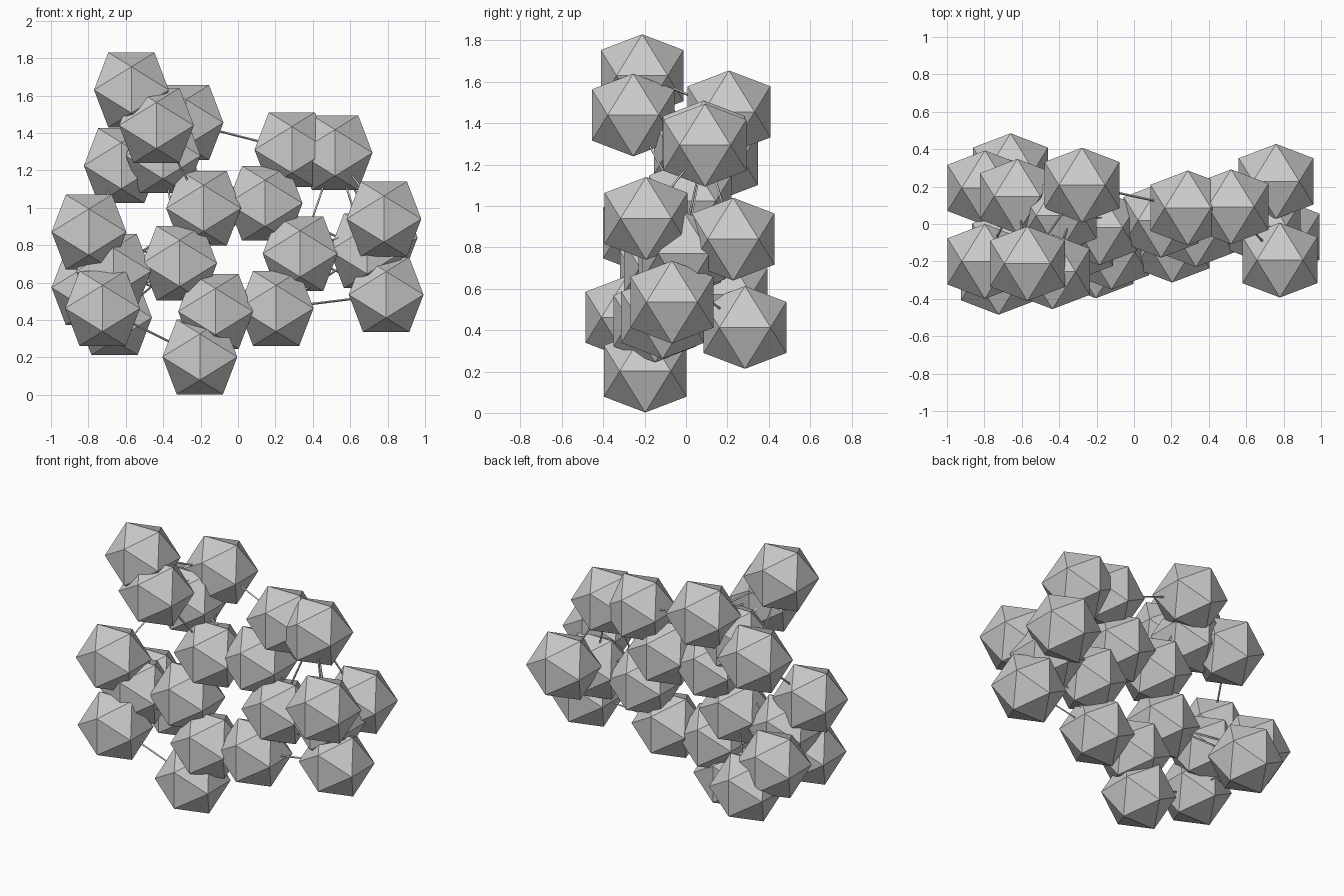
import bpy, bmesh
from mathutils import Vector
from itertools import combinations

if "Cube" in bpy.data.objects:
    bpy.data.objects.remove(bpy.data.objects["Cube"])

R = 0.2                        # half-width of every ball
S = R * 0.618                  # short half-width (golden ratio)
REACH = 0.603                  # neighbours closer than this get a thin rod

atoms = {
    # six-sided ring
    "ring": [(-.184, -.02, .997), (.145, .02, 1.024), (.332, -.03, .754),
             (.204, -.113, .462), (-.12, -.15, .445), (-.312, -.10, .703)],
    # group on the upper left
    "upper_arm": [(-.40, .045, 1.278), (-.436, -.255, 1.44), (-.57, -.212, 1.63),
                  (-.278, .208, 1.455), (-.624, .148, 1.225)],
    # pair on the upper right
    "upper_pair": [(.288, .086, 1.31), (.519, .092, 1.294)],
    # cluster on the right
    "right_cluster": [(.69, -.01, .77), (.78, -.193, .94), (.76, .228, .84), (.792, -.068, .535)],
    # group on the left
    "left_arm": [(-.665, -.12, .66), (-.797, -.2, .87), (-.724, -.285, .462),
                 (-.797, .193, .573), (-.66, .285, .413)],
    # single ball at the bottom
    "bottom": [(-.204, -.197, .202)],
}

# shared icosahedron mesh: hull of three crossed golden rectangles
bm = bmesh.new()
for a in (-1, 1):
    for b in (-1, 1):
        for co in ((a * S, 0, b * R), (a * R, b * S, 0), (0, a * R, b * S)):
            bm.verts.new(co)
bmesh.ops.convex_hull(bm, input=bm.verts[:])
bmesh.ops.recalc_face_normals(bm, faces=bm.faces[:])
ball = bpy.data.meshes.new("ball")
bm.to_mesh(ball)
bm.free()

# balls
points = []
for group, places in atoms.items():
    for p in places:
        ob = bpy.data.objects.new(group + "_ball", ball)
        ob.location = p
        bpy.context.collection.objects.link(ob)
        points.append(Vector(p))

# thin rods between neighbours
bm = bmesh.new()
for p, q in combinations(points, 2):
    d = q - p
    if d.length < REACH:
        m = d.to_track_quat('Z', 'Y').to_matrix().to_4x4()
        m.translation = (p + q) / 2
        bmesh.ops.create_cone(bm, cap_ends=True, segments=4, radius1=.006, radius2=.006,
                              depth=d.length, matrix=m)
rods = bpy.data.meshes.new("connecting_rods")
bm.to_mesh(rods)
bm.free()
bpy.context.collection.objects.link(bpy.data.objects.new("connecting_rods", rods))
